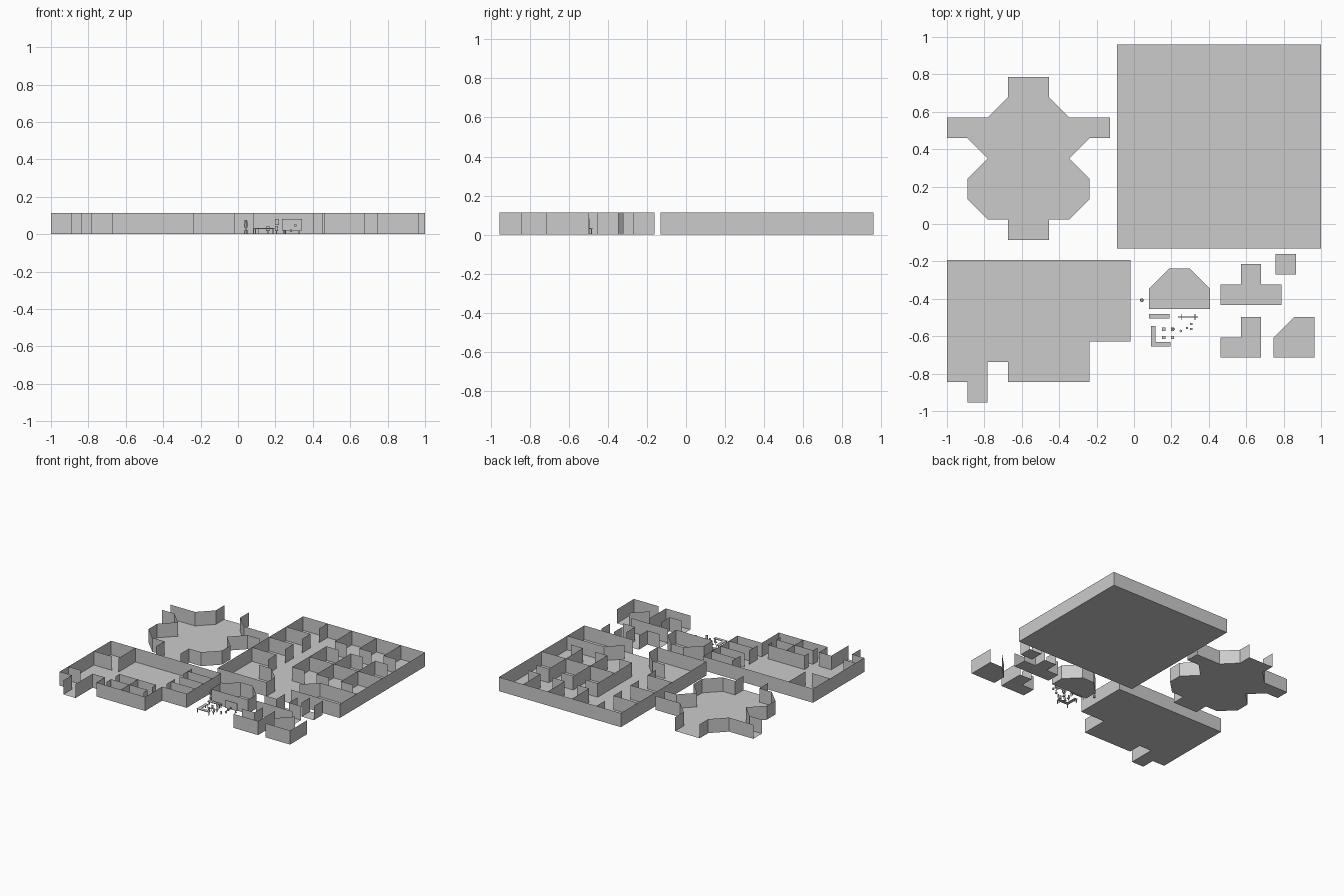
import bpy, bmesh, math
from mathutils import Matrix

if "Cube" in bpy.data.objects:
    bpy.data.objects.remove(bpy.data.objects["Cube"])

T = 0.109      # floor tile size
H = 0.113      # wall height


def finish(name, bm):
    me = bpy.data.meshes.new(name)
    bm.to_mesh(me)
    bm.free()
    ob = bpy.data.objects.new(name, me)
    bpy.context.collection.objects.link(ob)
    return ob


def room(name, origin, outline, walls):
    """Flat floor plus thin sheet walls, all in tile coordinates."""
    def place(p, z=0.0):
        return (origin[0] + p[0] * T, origin[1] + p[1] * T, z)
    bm = bmesh.new()
    bm.faces.new([bm.verts.new(place(p)) for p in outline])
    finish(name + "_floor", bm)
    bm = bmesh.new()
    for path in walls:
        low = [bm.verts.new(place(p)) for p in path]
        high = [bm.verts.new(place(p, H)) for p in path]
        for i in range(len(path) - 1):
            bm.faces.new((low[i], low[i + 1], high[i + 1], high[i]))
    finish(name + "_walls", bm)


def boxes(name, specs):
    """Join boxes given as (x0, x1, y0, y1, z0, z1)."""
    bm = bmesh.new()
    for x0, x1, y0, y1, z0, z1 in specs:
        m = Matrix.Translation(((x0 + x1) / 2, (y0 + y1) / 2, (z0 + z1) / 2))
        bmesh.ops.create_cube(bm, size=1, matrix=m @ Matrix.Diagonal((x1 - x0, y1 - y0, z1 - z0, 1)))
    return finish(name, bm)


def lathe(name, x, y, rings, sides=8):
    """Stack of tapered cylinders: (r_low, r_high, z0, z1)."""
    bm = bmesh.new()
    for r1, r2, z0, z1 in rings:
        bmesh.ops.create_cone(bm, cap_ends=True, segments=sides, radius1=r1, radius2=r2,
                              depth=z1 - z0, matrix=Matrix.Translation((x, y, (z0 + z1) / 2)))
    return finish(name, bm)


# Large office floor with cubicles, entrance gap on the front side
big = [[(6, 0), (10, 0), (10, 10), (0, 10), (0, 0), (4, 0)],
       [(2, 10), (2, 9)], [(4, 5), (10, 5)],
       [(2, 2), (3, 2), (4, 1), (4, 0)],
       [(10, 2), (7, 2), (6, 1)]]
for y in (8, 6, 4):
    big.append([(0, y), (2, y), (2, y - 1)])
for x in (4, 6, 8):
    big.append([(x, 10), (x, 8), (x + 1, 8)])
    big.append([(x + 1, 7), (x, 7), (x, 3), (x + 1, 3)])
room("office", (-0.09, -0.13), [(0, 0), (10, 0), (10, 10), (0, 10)], big)

# Star-shaped hall, mirrored halves, four open stubs
left_low = [(3, 0), (3, 1), (2, 1), (1, 2), (1, 3), (2, 4), (1, 5), (0, 5)]
left_high = [(0, 6), (2, 6), (3, 7), (3, 8)]
half = left_low + left_high


def flip(pts):
    return [(8 - x, y) for x, y in pts]


room("hall", (-1.0, -0.085), half + flip(half)[::-1],
     [left_low, left_high, flip(left_low), flip(left_high)])

# Wing with stalls and an open entry stub
outline = [(2, 0), (2, 2), (3, 2), (3, 1), (7, 1), (7, 3), (9, 3), (9, 7), (0, 7), (0, 1), (1, 1), (1, 0)]
inner = [[(0, 5), (1.5, 5)], [(2, 5), (2, 7)], [(0, 2), (1, 2)], [(5, 1), (5, 3)],
         [(7, 5.5), (7, 6.5)], [(7, 3.5), (7, 4.5)]]
inner += [[(7, y), (9, y)] for y in (4, 5, 6)]
inner += [[(3.5, y - .5), (3.5, y), (6.5, y), (6.5, y - .5)] for y in (2, 3)]
room("wing", (-1.0, -0.955), outline, [outline] + inner)

# Bay room
bay = [(0, 0), (3, 0), (3, 1), (2, 2), (1, 2), (0, 1)]
room("bay", (0.08, -0.455), bay, [bay + bay[:1]])

# Corridor pieces
room("t_corridor", (0.462, -0.432),
     [(0, 0), (3, 0), (3, 1), (2, 1), (2, 2), (1, 2), (1, 1), (0, 1)],
     [[(0, 0), (3, 0)], [(3, 1), (2, 1), (2, 2)], [(1, 2), (1, 1), (0, 1)]])
room("straight_corridor", (0.757, -0.27), [(0, 0), (1, 0), (1, 1), (0, 1)],
     [[(0, 0), (0, 1)], [(1, 0), (1, 1)]])
room("bend_corridor", (0.462, -0.715), [(0, 0), (2, 0), (2, 2), (1, 2), (1, 1), (0, 1)],
     [[(0, 0), (2, 0), (2, 2)], [(1, 2), (1, 1), (0, 1)]])
room("angled_corridor", (0.747, -0.715), [(0, 0), (2, 0), (2, 2), (1, 2), (0, 1)],
     [[(0, 0), (2, 0), (2, 2)], [(0, 1), (1, 2)]])

# Desks: thin tops on corner legs
legs = [(x, x + .004, y, y + .004, 0, .03) for x in (.082, .184) for y in (-.503, -.486)]
boxes("straight_desk", [(.08, .19, -.505, -.48, .029, .034)] + legs)
legs = [(x, x + .004, y, y + .004, 0, .03) for x, y in ((.092, -.653), (.189, -.653), (.189, -.636), (.092, -.55), (.106, -.55))]
boxes("corner_desk", [(.09, .195, -.655, -.63, .029, .034), (.09, .114, -.63, -.545, .029, .034)] + legs)

# Board on a footed stand
boxes("display_board", [(.235, .342, -.499, -.495, .02, .082)] +
      [(x, x + .004, -.512, -.482, 0, .005) for x in (.25, .324)] +
      [(x, x + .004, -.499, -.495, 0, .02) for x in (.25, .324)])

# Standing lamp
lathe("floor_lamp", .042, -.407, [(.01, .008, 0, .022), (.003, .003, .022, .035), (.01, .007, .035, .075)])

# Chairs: seat, back and post
for i, (x, y) in enumerate([(.16, -.563), (.206, -.563), (.16, -.607), (.206, -.607)]):
    boxes(f"chair_{i + 1}", [(x - .009, x + .009, y - .009, y + .009, .018, .022),
                             (x - .008, x + .008, y + .006, y + .009, .022, .043),
                             (x - .002, x + .002, y - .002, y + .002, 0, .018)])

# Small desk items
boxes("wall_clock", [(.199, .219, -.568, -.56, .05, .08)])
lathe("waste_bin", .25, -.572, [(.005, .007, 0, .022)])
for i, (x, y, z) in enumerate([(.283, -.556, .012), (.306, -.534, .04), (.306, -.562, .04)]):
    boxes(f"desk_item_{i + 1}", [(x - .006, x + .006, y - .006, y + .006, z, z + .013)])
